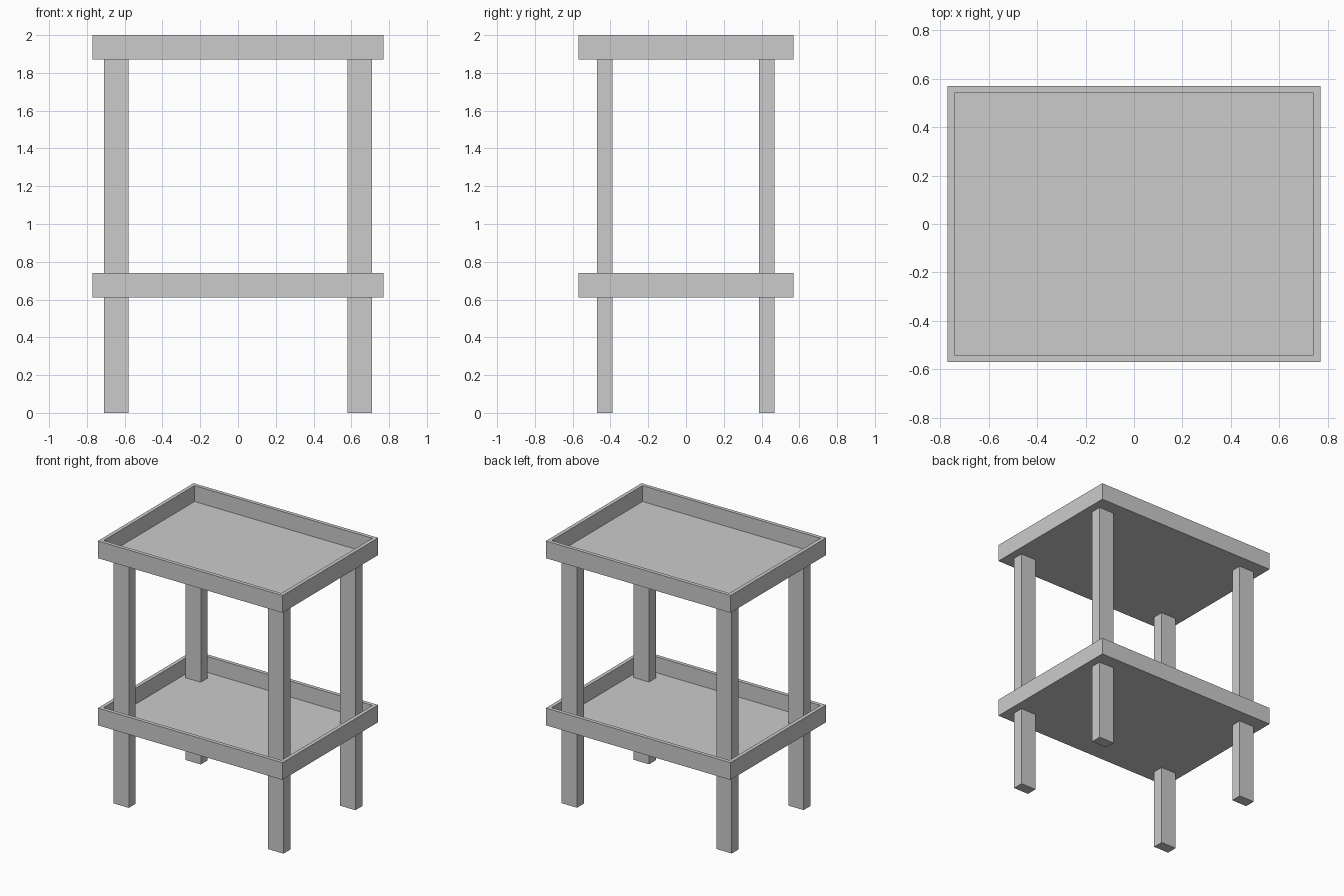
import bpy, bmesh

if "Cube" in bpy.data.objects:
    bpy.data.objects.remove(bpy.data.objects["Cube"])


def box(name, lo, hi, edit=None):
    bm = bmesh.new()
    bmesh.ops.create_cube(bm, size=1)
    for v in bm.verts:
        v.co = [(a + b) / 2 + c * (b - a) for a, b, c in zip(lo, hi, v.co)]
    bm.normal_update()
    if edit:
        edit(bm)
    mesh = bpy.data.meshes.new(name)
    bm.to_mesh(mesh)
    bm.free()
    obj = bpy.data.objects.new(name, mesh)
    bpy.context.collection.objects.link(obj)
    return obj


def hollow(bm):
    # inset the top face and sink it to leave a thin floor and a raised rim
    top = max(bm.faces, key=lambda f: f.calc_center_median().z)
    bmesh.ops.inset_region(bm, faces=[top], thickness=0.04)
    inner = bmesh.ops.extrude_face_region(bm, geom=[top])["geom"]
    bmesh.ops.delete(bm, geom=[top], context='FACES')
    verts = [g for g in inner if isinstance(g, bmesh.types.BMVert)]
    bmesh.ops.translate(bm, vec=(0, 0, -0.12), verts=verts)
    bmesh.ops.recalc_face_normals(bm, faces=bm.faces[:])


# Two rimmed trays
for name, z in (("lower_tray", 0.61), ("upper_tray", 1.87)):
    box(name, (-0.77, -0.57, z), (0.77, 0.57, z + 0.13), hollow)

# Four legs running through the lower tray up to the upper one
for side, x in (("left", -0.645), ("right", 0.645)):
    for end, y in (("front", -0.43), ("back", 0.427)):
        box(f"{end}_{side}_leg", (x - 0.064, y - 0.041, 0), (x + 0.064, y + 0.041, 1.872))
